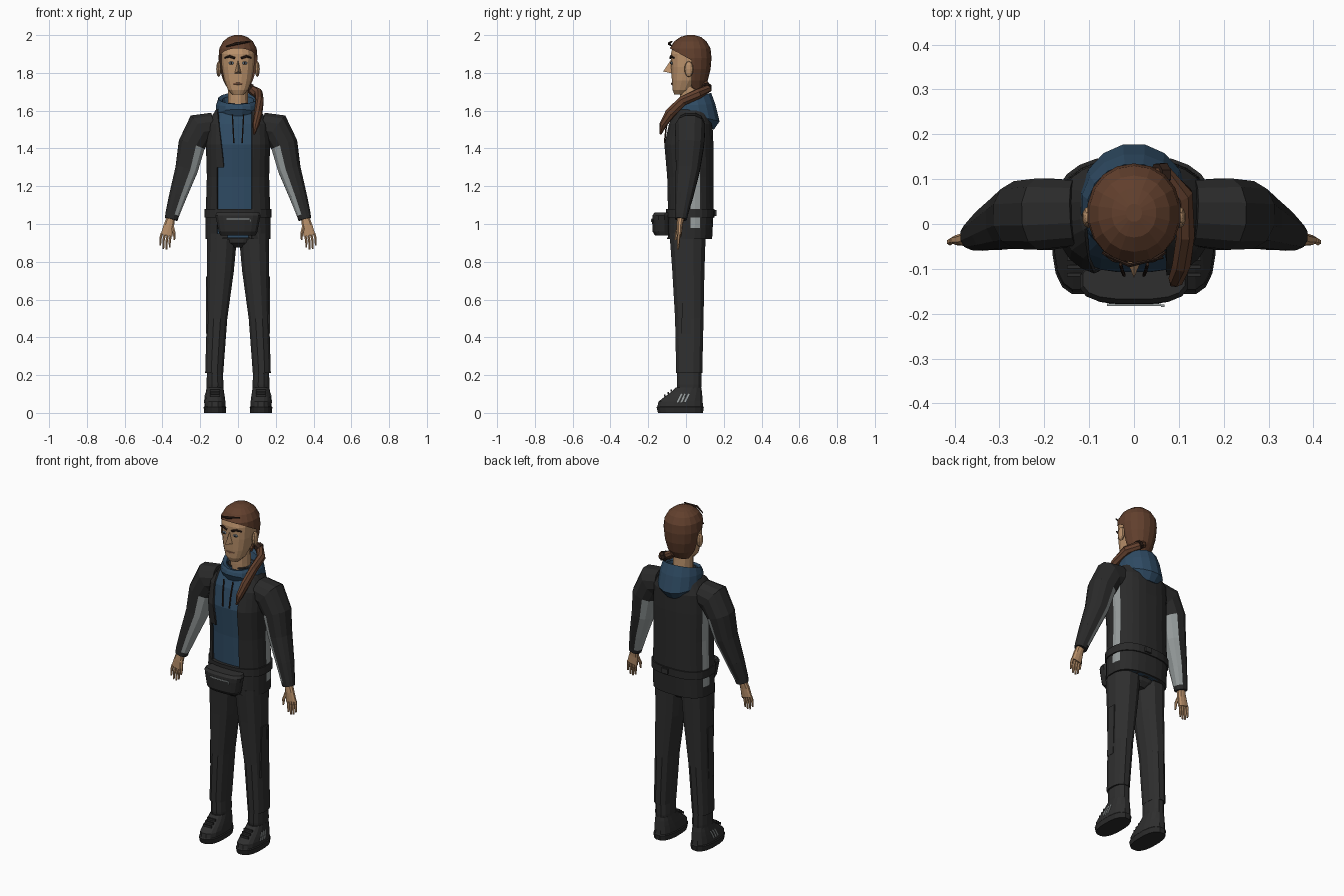
import bpy, bmesh, math
from mathutils import Vector, Matrix

if "Cube" in bpy.data.objects:
    bpy.data.objects.remove(bpy.data.objects["Cube"], do_unlink=True)


def material(name, r, g, b):
    m = bpy.data.materials.new(name)
    m.use_nodes = True
    m.diffuse_color = (r, g, b, 1)
    bsdf = next(n for n in m.node_tree.nodes if n.type == 'BSDF_PRINCIPLED')
    bsdf.inputs["Base Color"].default_value = (r, g, b, 1)
    bsdf.inputs["Roughness"].default_value = 0.8
    return m


BLACK = material("jacket black", .023, .023, .023)
CHAR = material("trouser charcoal", .028, .028, .028)
GREY = material("panel grey", .32, .35, .35)
BLUE = material("hoodie blue", .028, .07, .125)
SKIN = material("skin", .5, .29, .15)
HAIR = material("hair brown", .12, .05, .026)
DARK = material("dark brown", .03, .015, .01)
EYE = material("eye blue grey", .2, .27, .33)
LIP = material("lip", .3, .14, .08)


def finish(name, bm, mats):
    me = bpy.data.meshes.new(name)
    bm.to_mesh(me)
    bm.free()
    for m in mats:
        me.materials.append(m)
    ob = bpy.data.objects.new(name, me)
    bpy.context.collection.objects.link(ob)
    return ob


def tube(name, mats, pts, n=12, p=2.0, ref=(0, 1, 0), upright=False, edit=None):
    """Skin superellipse rings (x, y, z, a, b, tilt) along a path."""
    bm = bmesh.new()
    cs = [Vector(q[:3]) for q in pts]
    rings = []
    for i, q in enumerate(pts):
        t = Vector((0, 0, 1))
        if not upright:
            t = Vector((0, 0, 0))
            if i > 0:
                t += (cs[i] - cs[i - 1]).normalized()
            if i < len(cs) - 1:
                t += (cs[i + 1] - cs[i]).normalized()
            t.normalize()
        v = Vector(ref)
        v = (v - t * v.dot(t)).normalized()
        u = v.cross(t)
        ring = []
        for k in range(n):
            ang = 2 * math.pi * (k + .5) / n
            c, s = math.cos(ang), math.sin(ang)
            c = math.copysign(abs(c) ** (2 / p), c)
            s = math.copysign(abs(s) ** (2 / p), s)
            co = cs[i] + u * q[3] * c + v * q[4] * s
            if len(q) > 5:
                co.z += q[5] * (co.y - cs[i].y)
            ring.append(bm.verts.new(co))
        rings.append(ring)
    for a, b in zip(rings, rings[1:]):
        for k in range(n):
            bm.faces.new((a[k], a[(k + 1) % n], b[(k + 1) % n], b[k]))
    bm.faces.new(rings[0][::-1])
    bm.faces.new(rings[-1])
    bmesh.ops.recalc_face_normals(bm, faces=bm.faces)
    if edit:
        edit(bm)
    return finish(name, bm, mats)


def column(rows, x=0, grow=0):
    """Rows of (z, front y, back y, half width) to rings."""
    return [(x, (f + b) / 2, z, w + grow, (b - f) / 2 + grow) for z, f, b, w in rows]


def cut(bm, co, no):
    geom = bm.verts[:] + bm.edges[:] + bm.faces[:]
    bmesh.ops.bisect_plane(bm, geom=geom, plane_co=co, plane_no=no)


def drop(bm, rule):
    bm.normal_update()
    faces = [f for f in bm.faces if rule(f.calc_center_median(), f.normal)]
    bmesh.ops.delete(bm, geom=faces, context='FACES')


def paint(bm, rule, index=1):
    bm.normal_update()
    for f in bm.faces:
        if rule(f.calc_center_median(), f.normal):
            f.material_index = index


def ball(name, mat, loc, size, n=10):
    bm = bmesh.new()
    bmesh.ops.create_uvsphere(bm, u_segments=n, v_segments=6, radius=1,
                              matrix=Matrix.Translation(loc) @ Matrix.Diagonal((*size, 1)))
    return finish(name, bm, [mat])


def box(name, mat, loc, size):
    bm = bmesh.new()
    bmesh.ops.create_cube(bm, size=1, matrix=Matrix.Translation(loc) @ Matrix.Diagonal((*size, 1)))
    return finish(name, bm, [mat])


# Torso: hoodie underneath, open jacket on top
torso = [(.92, -.1, .138, .172), (1.05, -.1, .145, .171), (1.25, -.105, .145, .165),
         (1.42, -.12, .145, .17), (1.53, -.095, .14, .165), (1.6, -.06, .12, .12),
         (1.64, -.03, .1, .07)]
tube("hoodie_body", [BLUE], column(torso, grow=-.012), 24, 2.6, upright=True)


def open_jacket(bm):
    slant = Vector((1, 0, .115))
    cut(bm, (-.11, 0, 0), (1, 0, 0))
    cut(bm, (.073, 0, 0), (1, 0, 0))
    cut(bm, (-.075, 0, 1.3), slant)
    for z in (.98, 1.3, 1.5):
        cut(bm, (0, 0, z), (0, 0, 1))
    for y in (.025, .075):
        cut(bm, (0, y, 0), (0, 1, 0))
    drop(bm, lambda c, n: n.y < -.3 and -.11 < c.x < .073
         and (c.z < 1.3 or (c - Vector((-.075, 0, 1.3))).dot(slant) > 0))
    paint(bm, lambda c, n: abs(c.x) > .1 and .025 < c.y < .075 and .98 < c.z < 1.5)


jacket = tube("jacket", [BLACK, GREY], column(torso, grow=.001), 24, 2.6, upright=True, edit=open_jacket)
solid = jacket.modifiers.new("thickness", 'SOLIDIFY')
solid.thickness = .009

# Hood, neck and drawstrings
tube("hood", [BLUE], [(0, .05, 1.52, .09, .1, -.2), (0, .05, 1.575, .122, .13, -.25),
                      (0, .042, 1.63, .118, .115, .05), (0, .035, 1.665, .105, .1, .3),
                      (0, .035, 1.655, .085, .08, .3), (0, .035, 1.62, .075, .068, .3)], 16, upright=True)
tube("neck", [SKIN], column([(1.56, -.03, .09, .058), (1.66, -.035, .085, .054), (1.75, -.035, .08, .054)]), 12, upright=True)
for s in (1, -1):
    tube("drawstring", [DARK], [(s * .03, -.09, 1.58, .004, .004), (s * .026, -.105, 1.51, .004, .004),
                                (s * .022, -.114, 1.43, .004, .004)], 6)

# Belt and waist pack
belt = [(1.035, -.1, .144, .171), (1.08, -.1, .145, .17)]
tube("belt", [BLACK], column(belt, grow=.008), 24, 2.6, upright=True)
box("belt_buckle", CHAR, (.03, .154, 1.058), (.04, .014, .03))
tube("waist_pack", [BLACK, CHAR], column([(.94, -.165, -.08, .095), (.96, -.178, -.08, .104), (1.02, -.18, -.08, .116),
                                          (1.045, -.178, -.08, .122), (1.06, -.168, -.08, .115)]),
     16, 2.8, upright=True, edit=lambda bm: paint(bm, lambda c, n: c.z > 1.045))
box("pack_zip", GREY, (0, -.18, 1.026), (.12, .006, .005))
box("zip_pull", GREY, (.064, -.182, 1.018), (.007, .006, .016))

# Trousers
tube("trouser_seat", [CHAR], column([(.875, -.05, .07, .04), (.9, -.08, .095, .1), (.95, -.09, .11, .155)]), 16, 2.4, upright=True)
for s in (1, -1):
    leg = [(.19, .02, .132, .126, .05), (.21, -.054, .088, .126, .049), (.5, -.06, .095, .111, .056),
           (.75, -.075, .1, .093, .073), (.95, -.09, .107, .084, .083)]
    leg = [(s * x, (f + b) / 2, z, w, (b - f) / 2) for z, f, b, x, w in leg[1:]]
    tube("trouser_leg", [CHAR], leg, 12, 2.4, upright=True)
    tube("trouser_cuff", [CHAR], column([(.11, -.045, .08, .044), (.15, -.05, .084, .046), (.21, -.05, .084, .044)], s * .122),
         12, 2.4, upright=True)
    tube("leg_pocket", [CHAR], [(s * .163, .0, .42, .007, .03), (s * .163, .01, .72, .007, .03)], 4, 4)

    # Shoes
    x = s * .122
    shoe = [(0, -.15, .092, .058), (.03, -.158, .096, .061), (.035, -.153, .092, .057), (.06, -.148, .09, .056),
            (.085, -.115, .088, .053), (.11, -.08, .086, .049), (.135, -.055, .082, .045)]
    tube("shoe", [CHAR, BLACK], column(shoe, x), 16, 2.5, upright=True,
         edit=lambda bm: paint(bm, lambda c, n: c.z < .034))
    for i in range(3):
        y = -.035 + .019 * i
        tube("shoe_stripe", [GREY], [(x + s * .055, y - .01, .055, .004, .005),
                                     (x + s * .05, y + .012, .1, .004, .005)], 4, 4)
        box("shoe_lace", BLACK, (x, -.113 + i * .018, .092 + i * .013), (.055, .008, .012))

    # Sleeves with light inner panels
    arm = [(.13, .025, 1.52, .072, .075), (.2, .022, 1.507, .086, .082), (.245, .02, 1.42, .074, .078),
           (.272, .01, 1.29, .062, .066), (.318, -.01, 1.15, .048, .05), (.348, -.025, 1.05, .038, .035),
           (.354, -.027, 1.025, .035, .032)]
    tube("sleeve", [BLACK, GREY], [(s * a[0], *a[1:]) for a in arm], 12, 2.3,
         edit=lambda bm: paint(bm, lambda c, n: n.x * s < -.3 and 1.05 < c.z < 1.4))

    # Hands
    palm = [(.354, -.028, 1.04, .022, .02), (.366, -.034, .99, .029, .016), (.378, -.036, .94, .033, .013)]
    tube("palm", [SKIN], [(s * a[0], *a[1:]) for a in palm], 10, 2.4)
    for i, length in enumerate((.07, .08, .076, .058)):
        fx = .354 + .0165 * i
        tube("finger", [SKIN], [(s * fx, -.036, .95, .008, .008), (s * (fx + .007), -.04, .95 - length / 2, .007, .008),
                                (s * (fx + .008), -.042, .945 - length, .005, .005)], 6)
    tube("thumb", [SKIN], [(s * .35, -.036, .995, .01, .01), (s * .337, -.05, .95, .008, .009),
                           (s * .337, -.055, .915, .005, .005)], 6)

    # Ears, eyes and brows
    ball("ear", SKIN, (s * .102, .015, 1.82), (.014, .024, .042))
    ball("eye", EYE, (s * .036, -.076, 1.852), (.015, .007, .008))
    ball("pupil", DARK, (s * .036, -.081, 1.852), (.005, .004, .006), 8)
    tube("brow", [DARK], [(s * .016, -.083, 1.878, .006, .006), (s * .045, -.08, 1.888, .006, .007),
                          (s * .07, -.063, 1.88, .004, .004)], 6, ref=(0, 0, 1))

# Head
tube("head", [SKIN], column([(1.685, -.062, .0, .03), (1.71, -.072, .03, .054), (1.76, -.076, .07, .074),
                             (1.83, -.08, .1, .087), (1.9, -.082, .11, .09), (1.95, -.068, .1, .08)]),
     16, 2.4, upright=True)
tube("mouth", [LIP], [(-.026, -.07, 1.744, .004, .004), (0, -.076, 1.742, .004, .006),
                      (.026, -.07, 1.744, .004, .004)], 6, ref=(0, 0, 1))
bm = bmesh.new()
nose = [bm.verts.new(c) for c in ((0, -.08, 1.868), (0, -.121, 1.808), (-.019, -.074, 1.797), (.019, -.074, 1.797))]
for tri in ((0, 2, 1), (0, 1, 3), (1, 2, 3), (0, 3, 2)):
    bm.faces.new([nose[i] for i in tri])
finish("nose", bm, [SKIN])


# Hair cap cut away around the face, with a loose strand and a side ponytail
def cut_face(bm):
    slope = Vector((0, .55, 1))
    brow = Vector((0, -.085, 1.93))
    cut(bm, brow, slope)
    cut(bm, (0, .03, 0), (0, 1, 0))
    drop(bm, lambda c, n: c.y < .03 and (c - brow).dot(slope) < 0)


tube("hair", [HAIR], column([(1.715, .02, .088, .055), (1.76, -.06, .115, .08), (1.82, -.08, .13, .098),
                             (1.88, -.088, .135, .105), (1.93, -.086, .13, .1), (1.967, -.062, .108, .08),
                             (1.99, -.03, .08, .05), (2.0, .005, .045, .018)]), 18, 2.1, upright=True, edit=cut_face)
tube("loose_strand", [DARK], [(-.062, -.07, 1.94, .003, .004), (-.01, -.092, 1.955, .005, .008),
                              (.065, -.075, 1.966, .003, .004)], 6, ref=(0, 0, 1))
tube("ponytail", [HAIR], [(.02, .1, 1.745, .02, .02), (.065, .11, 1.715, .024, .024), (.108, .065, 1.69, .024, .028),
                          (.115, -.02, 1.65, .022, .028), (.107, -.085, 1.585, .022, .028),
                          (.095, -.122, 1.525, .018, .02), (.085, -.135, 1.475, .005, .005)], 8, ref=(0, 0, 1))
tube("hair_tie", [DARK], [(.05, .11, 1.727, .026, .026), (.068, .11, 1.715, .028, .028)], 8, ref=(0, 0, 1))
